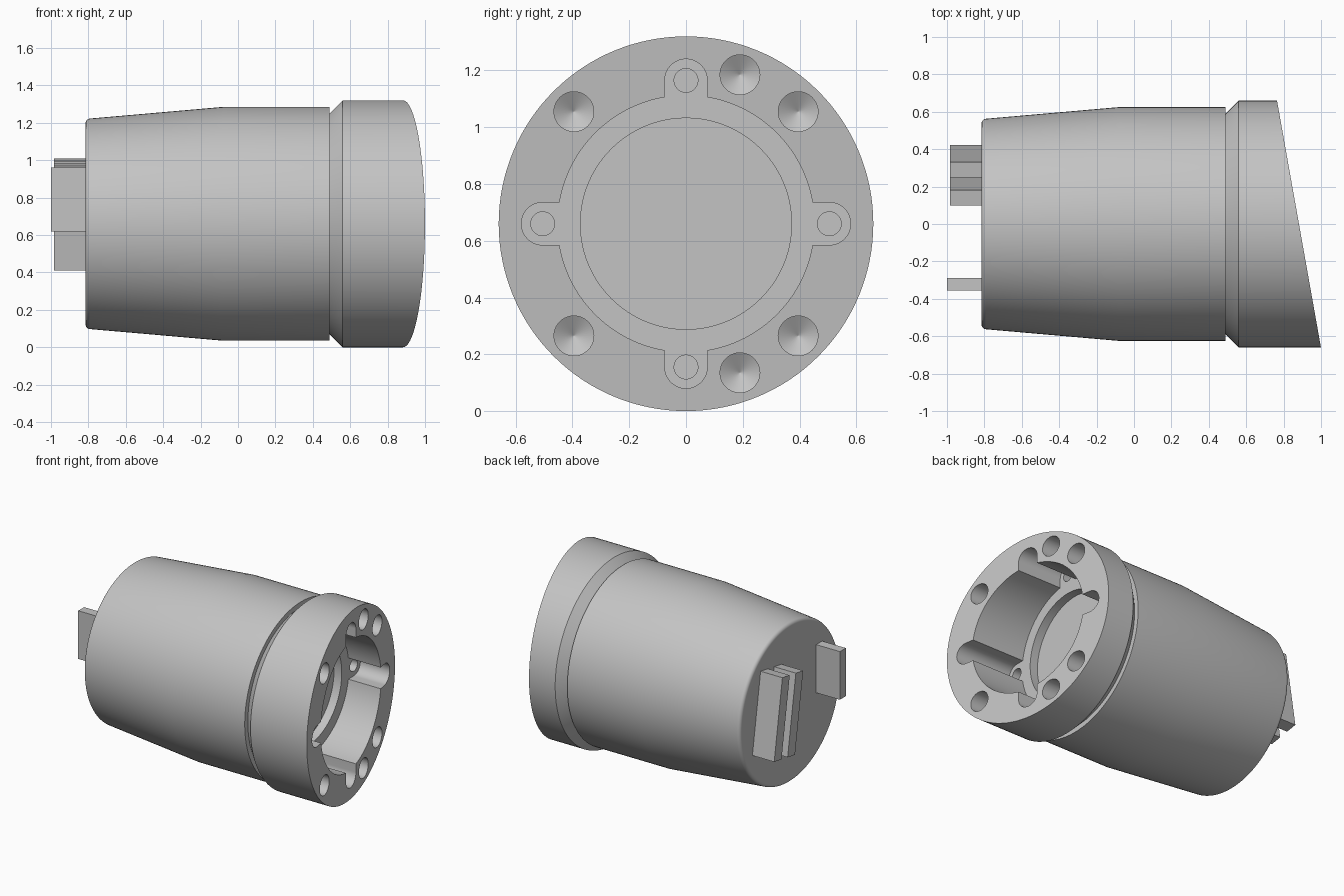
import bpy, bmesh
from math import sin, cos, pi, asin, radians
from mathutils import Matrix, Vector

cube = bpy.data.objects.get("Cube")
if cube:
    bpy.data.objects.remove(cube, do_unlink=True)

AXIS_Z = 0.66      # height of the housing axis, which runs along x
SEGMENTS = 128

grey = bpy.data.materials.new("plain grey")
grey.use_nodes = True
colour = (0.55, 0.55, 0.55, 1)
grey.diffuse_color = colour
grey.node_tree.nodes["Principled BSDF"].inputs["Base Color"].default_value = colour


def finish(name, bm):
    bmesh.ops.recalc_face_normals(bm, faces=bm.faces)
    mesh = bpy.data.meshes.new(name)
    bm.to_mesh(mesh)
    bm.free()
    mesh.materials.append(grey)
    obj = bpy.data.objects.new(name, mesh)
    bpy.context.collection.objects.link(obj)
    return obj


def lathe(bm, profile, y=0, z=0, segments=SEGMENTS):
    """Revolve (x, radius) points about an x-parallel axis and cap the ends."""
    rings = []
    for x, r in profile:
        rings.append([bm.verts.new((x, y + r * cos(2 * pi * i / segments),
                                    AXIS_Z + z + r * sin(2 * pi * i / segments)))
                      for i in range(segments)])
    for a, b in zip(rings, rings[1:]):
        for i in range(segments):
            j = (i + 1) % segments
            bm.faces.new((a[i], a[j], b[j], b[i]))
    bm.faces.new(rings[0])
    bm.faces.new(rings[-1])
    return rings


def cut(target, cutter):
    cutter.hide_render = True
    mod = target.modifiers.new("cut", "BOOLEAN")
    mod.operation = "DIFFERENCE"
    mod.solver = "EXACT"
    mod.object = cutter
    bpy.ops.object.select_all(action="DESELECT")
    bpy.context.view_layer.objects.active = target
    target.select_set(True)
    bpy.ops.object.modifier_apply(modifier=mod.name)
    bpy.data.objects.remove(cutter, do_unlink=True)


# Tapered housing with rounded back edge, neck groove and slanted collar
bm = bmesh.new()
fillet = [(-0.79 - 0.025 * cos(a), 0.538 + 0.025 * sin(a))
          for a in (k * pi / 12 for k in range(7))]
rings = lathe(bm, fillet + [(-0.08, 0.625), (0.49, 0.625), (0.49, 0.59),
                            (0.56, 0.66), (0.88, 0.66)])
for v in rings[-1]:
    v.co.x = 0.882 - 0.178 * v.co.y
housing = finish("housing", bm)

# Main cavity: a round bore with four screw lobes
FLOOR, BORE, LOBE, LOBE_AT = 0.55, 0.452, 0.075, 0.505
start = asin(LOBE / BORE)
outline = []
for quarter in range(4):
    turn = Matrix.Rotation(quarter * pi / 2, 2)
    points = [(LOBE_AT + LOBE * cos(a), LOBE * sin(a))
              for a in (-pi / 2 + pi * k / 24 for k in range(25))]
    points += [(BORE * cos(a), BORE * sin(a))
               for a in (start + (pi / 2 - 2 * start) * k / 24 for k in range(25))]
    outline += [turn @ Vector(p) for p in points]
bm = bmesh.new()
base = bm.faces.new([bm.verts.new((FLOOR, p.x, AXIS_Z + p.y)) for p in outline])
top = bmesh.ops.extrude_face_region(bm, geom=[base])["geom"]
bmesh.ops.translate(bm, vec=(0.7, 0, 0),
                    verts=[g for g in top if isinstance(g, bmesh.types.BMVert)])
cut(housing, finish("cavity_cutter", bm))

# Shallow round recess in the cavity floor
bm = bmesh.new()
lathe(bm, [(FLOOR - 0.06, 0.372), (FLOOR + 0.05, 0.372)])
cut(housing, finish("recess_cutter", bm))

# Screw holes in the lobes and cone-bottomed holes in the slanted face
bm = bmesh.new()
for k in range(4):
    a = k * pi / 2
    lathe(bm, [(FLOOR - 0.1, 0.042), (FLOOR + 0.05, 0.042)],
          LOBE_AT * cos(a), LOBE_AT * sin(a), 32)
for side in (-1, 1):
    for y, z in ((-0.395, 0.395), (0.395, 0.395), (0.19, 0.525)):
        lathe(bm, [(0.58, 0.001), (0.62, 0.07), (1.2, 0.07)], y, side * z, 40)
cut(housing, finish("hole_cutter", bm))

bpy.ops.object.shade_smooth_by_angle(angle=radians(30))


# Plug blades on the back end
def blade(name, x_end, y, z, width, height, tilt=0):
    inner = -0.78
    bm = bmesh.new()
    bmesh.ops.create_cube(bm, size=1, matrix=(
        Matrix.Translation(((x_end + inner) / 2, y, z))
        @ Matrix.Rotation(radians(tilt), 4, "X")
        @ Matrix.Diagonal((inner - x_end, width, height, 1))))
    finish(name, bm)


blade("front_blade", -1.0, -0.322, 0.79, 0.066, 0.34)
blade("middle_blade", -0.985, 0.186, 0.697, 0.083, 0.567, 9.3)
blade("back_blade", -0.985, 0.336, 0.722, 0.083, 0.567, 9.3)
